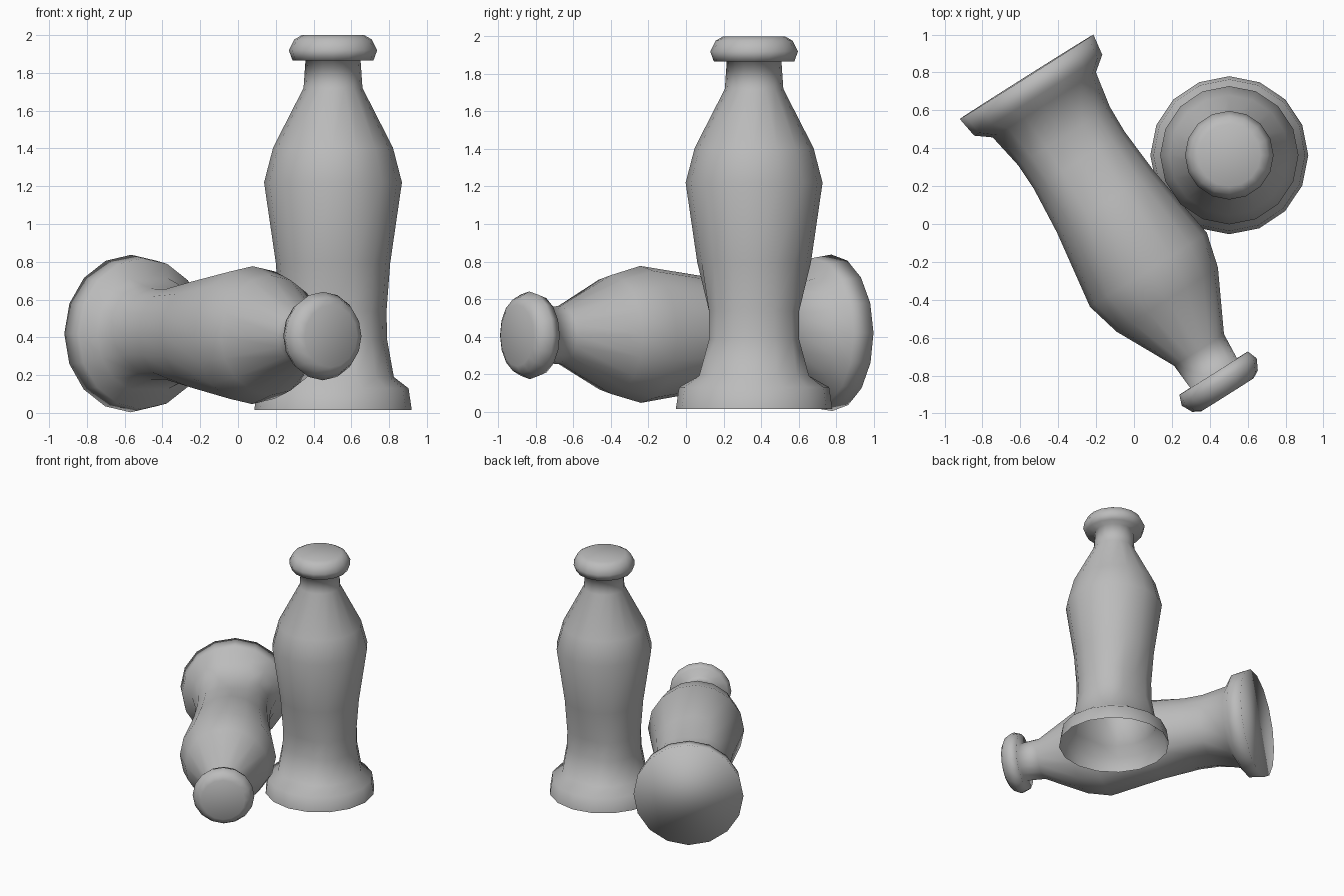
import bpy, bmesh, math
from mathutils import Vector, Matrix

cube = bpy.data.objects.get("Cube")
if cube:
    bpy.data.objects.remove(cube, do_unlink=True)

mat = bpy.data.materials.new("plain_grey")
mat.use_nodes = True
GREY = (0.5, 0.5, 0.5, 1)
mat.diffuse_color = GREY
mat.node_tree.nodes["Principled BSDF"].inputs["Base Color"].default_value = GREY

SIDES = 16
# radius, height, limit of depth (flattened grip at the waist)
PROFILE = [
    (0.417, 0.0, 1), (0.40, 0.115, 1), (0.322, 0.175, 0.293),
    (0.287, 0.37, 0.24), (0.283, 0.52, 0.24), (0.303, 0.78, 1),
    (0.365, 1.205, 1), (0.317, 1.39, 1), (0.156, 1.705, 1),
    (0.146, 1.85, 1), (0.214, 1.85, 1), (0.234, 1.905, 1),
    (0.205, 1.962, 1), (0.165, 1.985, 1),
]


def shaker(name, matrix, closed_base):
    """Turned body with a flared foot, pinched waist and rounded cap."""
    bm = bmesh.new()
    rings = []
    for radius, height, limit in PROFILE:
        ring = []
        for i in range(SIDES):
            a = math.tau * i / SIDES
            y = max(-limit, min(limit, radius * math.sin(a)))
            ring.append(bm.verts.new((radius * math.cos(a), y, height)))
        rings.append(ring)
    for low, high in zip(rings, rings[1:]):
        for i in range(SIDES):
            j = (i + 1) % SIDES
            bm.faces.new((low[i], low[j], high[j], high[i]))
    bm.faces.new(rings[-1])
    if closed_base:
        bm.faces.new(rings[0][::-1])
    for f in bm.faces:
        f.smooth = True
    mesh = bpy.data.meshes.new(name)
    bm.to_mesh(mesh)
    bm.free()
    mesh.materials.append(mat)
    obj = bpy.data.objects.new(name, mesh)
    obj.matrix_world = matrix
    bpy.context.collection.objects.link(obj)
    return obj


# Upright shaker, hollow from below
shaker("standing_shaker", Matrix.Translation((0.503, 0.363, 0.015)), False)

# Shaker lying on its side, cap towards the front
axis = Vector((0.534, -0.846, -0.007)).normalized()
side = Vector((0, 0, 1)).cross(axis).normalized()
up = axis.cross(side)
turn = Matrix((side, up, axis)).transposed().to_4x4()
shaker("lying_shaker", Matrix.Translation((-0.567, 0.777, 0.42)) @ turn, True)
